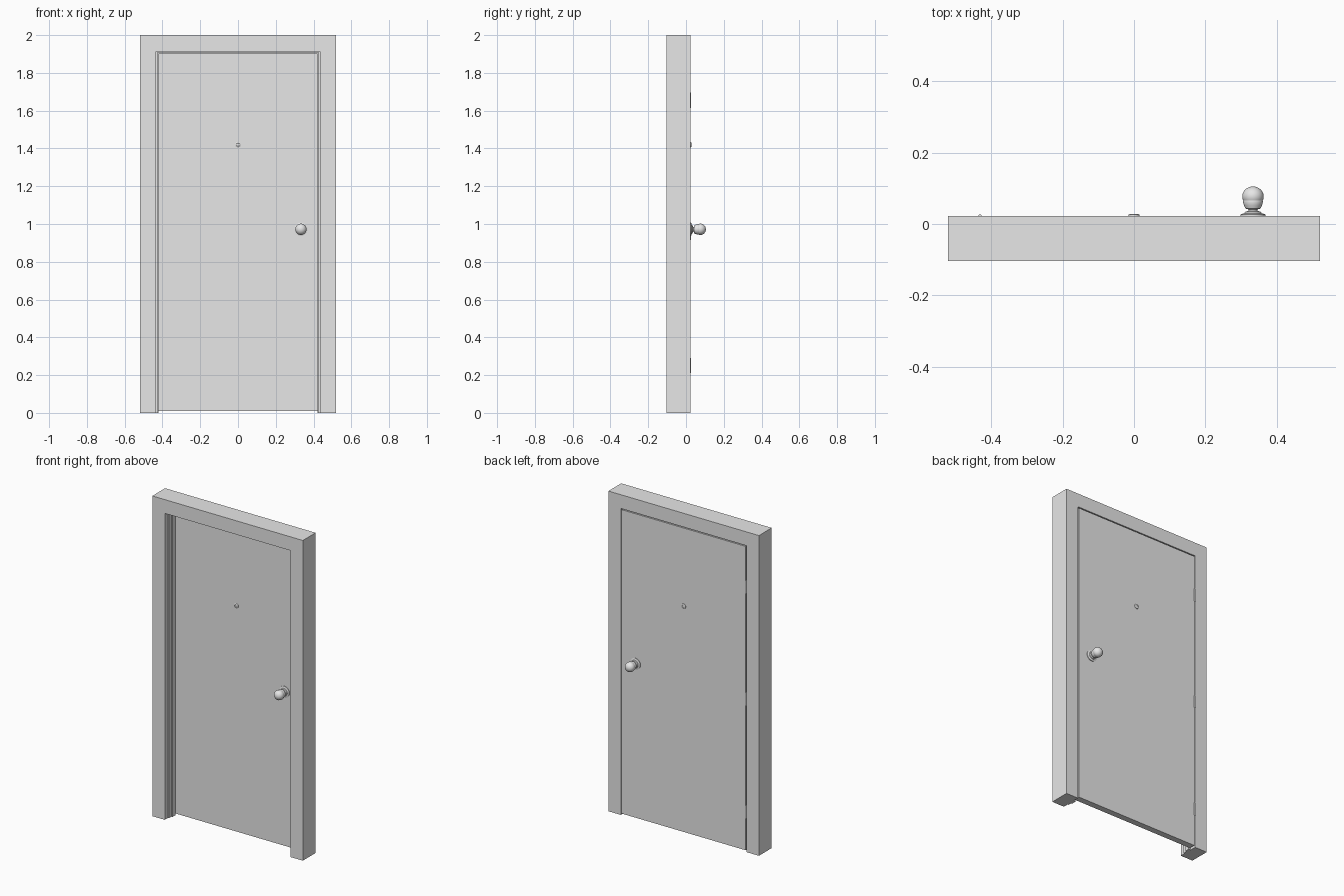
import bpy, bmesh, math
from mathutils import Matrix, Vector

cube = bpy.data.objects.get("Cube")
if cube:
    bpy.data.objects.remove(cube, do_unlink=True)

grey = bpy.data.materials.new("light_grey")
grey.use_nodes = True
grey.diffuse_color = (0.8, 0.8, 0.8, 1)
grey.node_tree.nodes["Principled BSDF"].inputs["Base Color"].default_value = (0.8, 0.8, 0.8, 1)

HALF_W, HEIGHT = 0.52, 2.0
FRONT, BACK, DOOR_FRONT = -0.103, 0.023, -0.016


def finish(name, bm, smooth=False):
    bmesh.ops.recalc_face_normals(bm, faces=bm.faces)
    mesh = bpy.data.meshes.new(name)
    bm.to_mesh(mesh)
    bm.free()
    mesh.materials.append(grey)
    obj = bpy.data.objects.new(name, mesh)
    bpy.context.collection.objects.link(obj)
    if smooth:
        bpy.ops.object.select_all(action='DESELECT')
        obj.select_set(True)
        bpy.context.view_layer.objects.active = obj
        bpy.ops.object.shade_smooth_by_angle(angle=math.radians(35))
    return obj


def box(name, lo, hi):
    lo, hi = Vector(lo), Vector(hi)
    bm = bmesh.new()
    bmesh.ops.create_cube(bm, size=1, matrix=Matrix.Translation((lo + hi) / 2)
                          @ Matrix.Diagonal((*(hi - lo), 1)))
    return finish(name, bm)


def lathe(name, profile, x, y, z, side):
    """Turn (radius, distance) points about an axis leaving the door at y."""
    bm = bmesh.new()
    pts = [bm.verts.new((x + r, y + side * d, z)) for r, d in profile]
    edges = [bm.edges.new(pair) for pair in zip(pts, pts[1:])]
    bmesh.ops.spin(bm, geom=pts + edges, cent=(x, y, z), axis=(0, 1, 0),
                   angle=math.tau, steps=32, use_duplicate=False)
    bmesh.ops.remove_doubles(bm, verts=bm.verts, dist=0.00005)
    return finish(name, bm, True)


# Frame: a rebated section swept up one jamb, across the head and down
section = [(HALF_W, FRONT), (0.434, FRONT), (0.434, -0.07), (0.427, -0.07),
           (0.427, -0.045), (0.42, -0.045), (0.42, -0.017), (0.434, -0.017),
           (0.434, BACK), (HALF_W, BACK)]
bm = bmesh.new()
rings = []
for side, top in ((-1, False), (-1, True), (1, True), (1, False)):
    rings.append([bm.verts.new((side * a, y, HEIGHT - HALF_W + a if top else 0))
                  for a, y in section])
for r, s in zip(rings, rings[1:]):
    for i in range(len(section)):
        j = (i + 1) % len(section)
        bm.faces.new((r[i], r[j], s[j], s[i]))
bm.faces.new(rings[0])
bm.faces.new(rings[-1])
finish("door_frame", bm)

# Door leaf, flush with the back of the frame
box("door_leaf", (-0.428, DOOR_FRONT, 0.01), (0.428, BACK, 1.908))

# Hinge knuckles
for label, z in (("lower", 0.25), ("middle", 0.955), ("upper", 1.655)):
    bm = bmesh.new()
    bmesh.ops.create_cone(bm, cap_ends=True, segments=16, radius1=0.004, radius2=0.004,
                          depth=0.08, matrix=Matrix.Translation((-0.431, BACK, z)))
    finish(label + "_hinge", bm, True)

# Knob profile: rosette, neck, then a cup flaring into a round end
rosette = [(0, 0), (0.035, 0), (0.035, 0.004), (0.024, 0.007), (0.022, 0.011), (0.013, 0.014)]
cup = [(0.013, 0.018), (0.021, 0.02), (0.025, 0.029), (0.028, 0.039)]
ball = [(0.03 * math.cos(a), 0.054 + 0.028 * math.sin(a))
        for a in (math.radians(-25 + 115 * i / 12) for i in range(13))]
ball[-1] = (0, ball[-1][1])
peephole = [(0, 0), (0.015, 0), (0.015, 0.003), (0.012, 0.005),
            (0.009, 0.005), (0.008, 0.003), (0, 0.003)]

# Knob and peephole on both faces of the leaf
for label, y, side in (("front", DOOR_FRONT, -1), ("back", BACK, 1)):
    lathe(label + "_knob", rosette + cup + ball, 0.333, y, 0.972, side)
    lathe(label + "_peephole", peephole, 0, y, 1.42, side)
